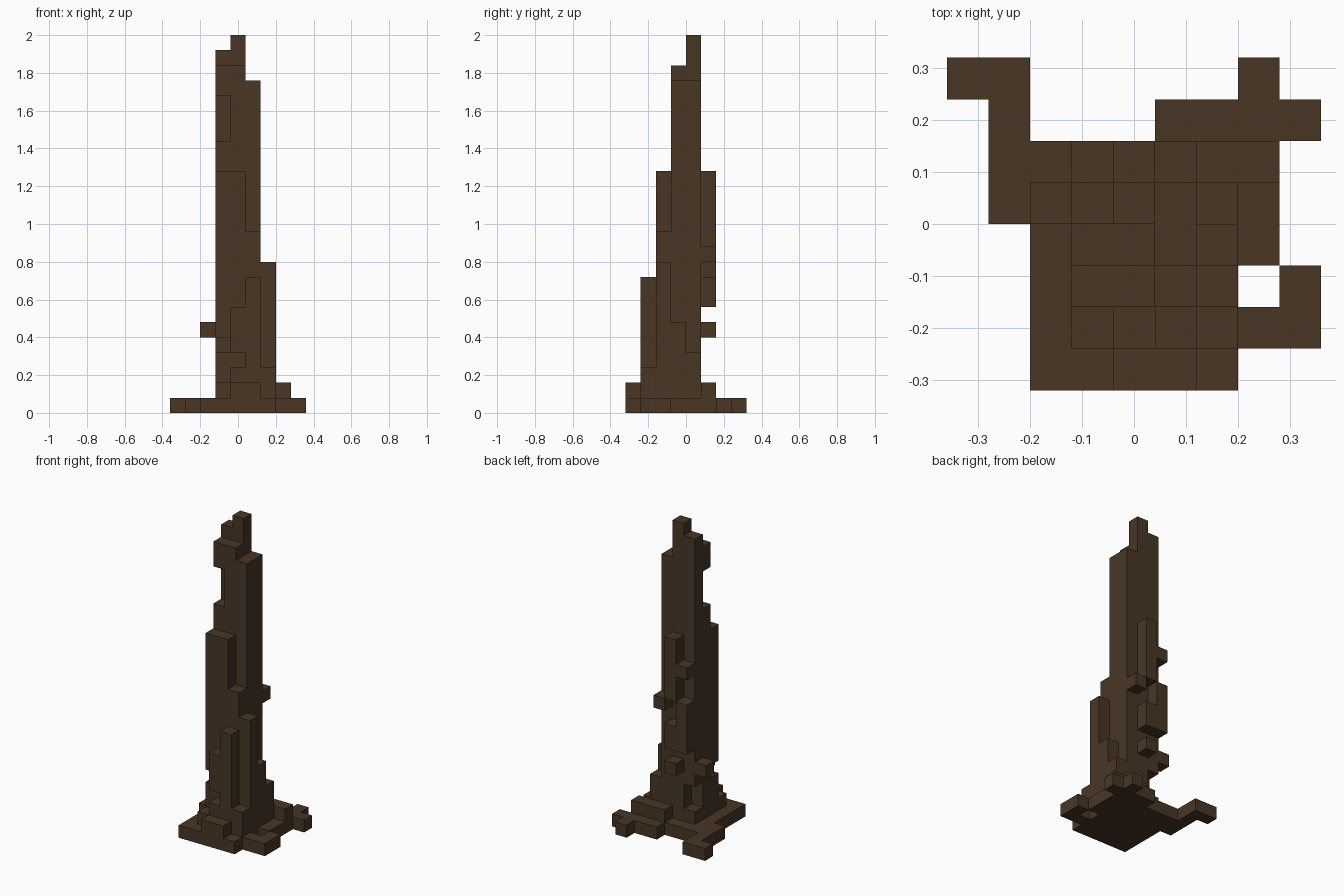
import bpy
import bmesh
import math
from mathutils import Vector

cube = bpy.data.objects.get("Cube")
if cube:
    bpy.data.objects.remove(cube, do_unlink=True)

CELL = 0.08
ORIGIN = Vector((-0.36, -0.32, 0.0))
STEPS = {"N": (0, 1), "S": (0, -1), "E": (1, 0), "W": (-1, 0)}

bark = bpy.data.materials.new("dark_brown_bark")
bark.use_nodes = True
colour = (0.065, 0.037, 0.0185, 1.0)
bark.diffuse_color = colour
bark.node_tree.nodes["Principled BSDF"].inputs["Base Color"].default_value = colour


def column(x, y, bottom, top):
    """Stack of cells at one grid position."""
    return {(x, y, z) for z in range(bottom, top)}


def root(x, y, path):
    """Crooked root one cell high that walks over the ground."""
    cells = {(x, y, 0)}
    for letter in path:
        x, y = x + STEPS[letter][0], y + STEPS[letter][1]
        cells.add((x, y, 0))
    return cells


# Square slab under the trunk, with crooked roots growing from it
slab = {(x, y, 0) for x in range(2, 7) for y in range(6)}
roots = slab | root(1, 4, "NNNW") | root(5, 6, "EENSE") | root(7, 1, "EN") | root(7, 3, "NN")

# Raised root step behind the trunk
back_step = {(x, 5, 1) for x in range(5, 8)}

# Tower heights, row by row from the front, each from right to left
rows = [
    (1, 2, 2, 1),
    (2, 7, 9, 3),
    (16, 16, 12, 10),
    (23, 23, 22, 6),
    (24, 25, 22, 4),
]
tower = set()
for y, heights in enumerate(rows):
    for x, height in enumerate(heights, start=3):
        tower |= column(x, y, 1, height)

# Hollows rotted out of the tower
tower -= column(4, 1, 3, 4) | column(3, 2, 4, 5) | column(3, 3, 18, 21) | column(3, 4, 2, 4)

# Bark ridges and knots on the back, and a knot on the right side
back_knots = (column(4, 5, 11, 16) | column(4, 5, 7, 9) | column(4, 5, 5, 6)
              | column(3, 5, 13, 14) | column(3, 5, 7, 11) | column(5, 5, 10, 11))
side_knot = column(2, 4, 5, 6)

parts = {
    "roots": roots,
    "back_root_step": back_step,
    "trunk": {c for c in tower if c[0] < 6 and c[1] >= 3},
    "front_bark_ridges": {c for c in tower if c[0] < 6 and c[1] < 3},
    "left_buttress": {c for c in tower if c[0] == 6},
    "back_knots": back_knots,
    "right_knot": side_knot,
}
solid = set().union(*parts.values())


def add_exposed_faces(bm, cell):
    """Add the sides of a cell that have no neighbour, wound outwards."""
    centre = Vector(cell) + Vector((0.5, 0.5, 0.5))
    for axis in range(3):
        for sign in (-1, 1):
            n = Vector((0, 0, 0))
            n[axis] = sign
            if tuple(int(c + d) for c, d in zip(cell, n)) in solid:
                continue
            u = Vector((0, 0, 0))
            u[(axis + 1) % 3] = 0.5
            v = n.cross(u)
            mid = centre + n * 0.5
            corners = (mid - u - v, mid + u - v, mid + u + v, mid - u + v)
            bm.faces.new([bm.verts.new(ORIGIN + p * CELL) for p in corners])


for name, cells in parts.items():
    bm = bmesh.new()
    for cell in sorted(cells):
        add_exposed_faces(bm, cell)
    bmesh.ops.remove_doubles(bm, verts=bm.verts, dist=0.001)
    # Merge coplanar cell sides into large flat faces
    bmesh.ops.dissolve_limit(bm, angle_limit=math.radians(1),
                             verts=bm.verts, edges=bm.edges)
    mesh = bpy.data.meshes.new(name)
    bm.to_mesh(mesh)
    bm.free()
    mesh.materials.append(bark)
    obj = bpy.data.objects.new(name, mesh)
    bpy.context.scene.collection.objects.link(obj)
